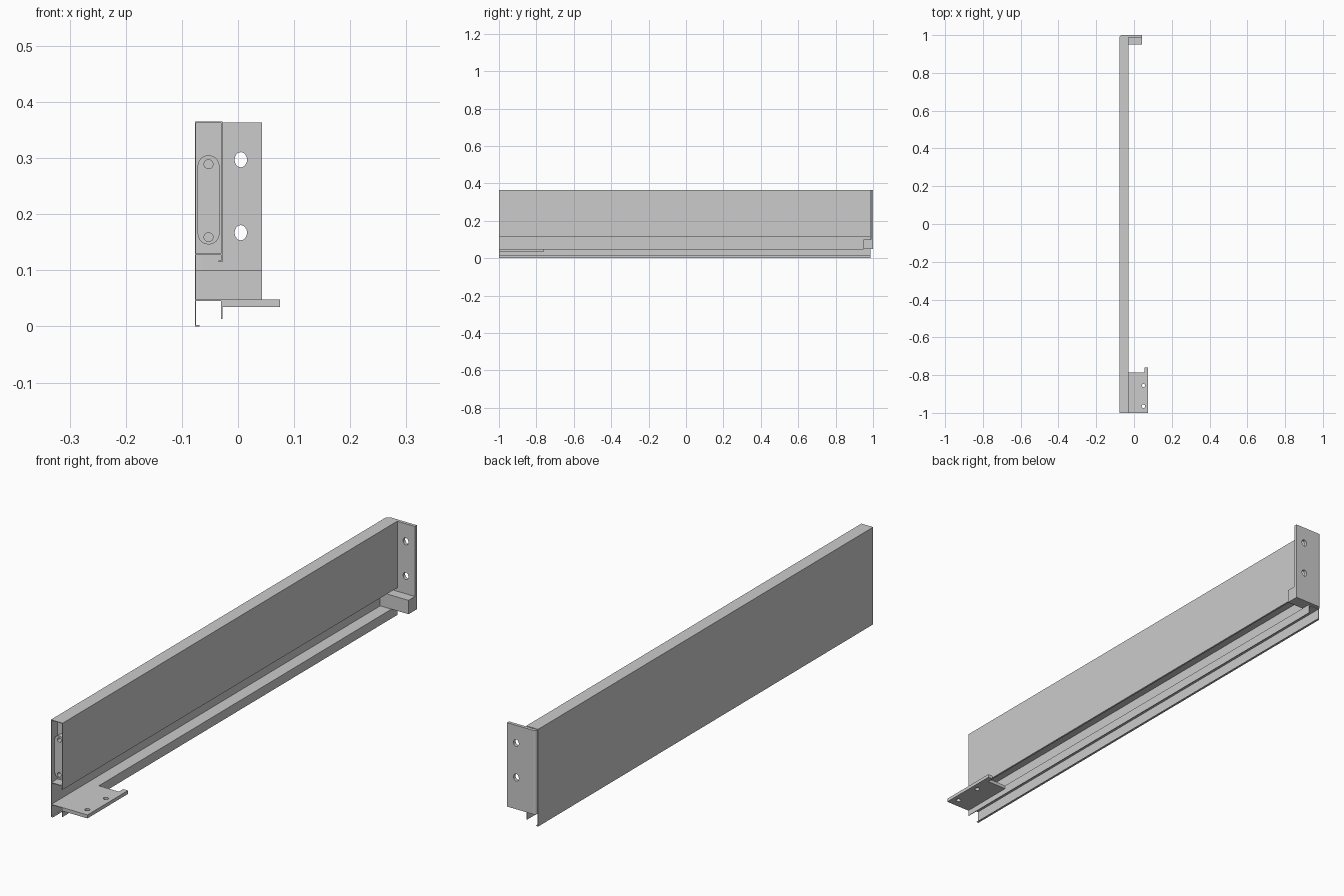
import bpy, math

if "Cube" in bpy.data.objects:
    bpy.data.objects.remove(bpy.data.objects["Cube"])


def extrude(name, loops, a, b, axis='y'):
    """Fill closed outlines (inner loops become holes) and extrude from a to b."""
    cu = bpy.data.curves.new(name, 'CURVE')
    cu.dimensions = '2D'
    cu.fill_mode = 'BOTH'
    cu.extrude = (b - a) / 2
    for pts in loops:
        sp = cu.splines.new('POLY')
        sp.points.add(len(pts) - 1)
        for p, (u, v) in zip(sp.points, pts):
            p.co = (u, v, 0, 1)
        sp.use_cyclic_u = True
    ob = bpy.data.objects.new(name, cu)
    bpy.context.collection.objects.link(ob)
    mid = (a + b) / 2
    if axis == 'y':                      # outline lies in the XZ plane
        ob.rotation_euler.x = math.pi / 2
        ob.location.y = mid
    else:                                # outline lies in the XY plane
        ob.location.z = mid
    bpy.ops.object.select_all(action='DESELECT')
    ob.select_set(True)
    bpy.context.view_layer.objects.active = ob
    bpy.ops.object.convert(target='MESH')
    bpy.ops.object.shade_smooth_by_angle(angle=math.radians(30))
    return bpy.context.object


def rect(x0, x1, y0, y1):
    return [(x0, y0), (x1, y0), (x1, y1), (x0, y1)]


def oval(cx, cy, rx, ry, n=24):
    return [(cx + rx * math.cos(2 * math.pi * i / n),
             cy + ry * math.sin(2 * math.pi * i / n)) for i in range(n)]


def stadium(cx, z0, z1, r, n=12):
    arc = [math.pi * i / n for i in range(n + 1)]
    return ([(cx + r * math.cos(t), z1 - r + r * math.sin(t)) for t in arc] +
            [(cx - r * math.cos(t), z0 + r - r * math.sin(t)) for t in arc])


def sheet(path, t):
    """Outline of folded sheet metal: path plus its mitred offset to the right."""
    normals = []
    for (x0, y0), (x1, y1) in zip(path, path[1:]):
        d = math.hypot(x1 - x0, y1 - y0)
        normals.append(((y1 - y0) / d, (x0 - x1) / d))
    inner = []
    for i, (x, y) in enumerate(path):
        ns = {normals[max(i - 1, 0)], normals[min(i, len(normals) - 1)]}
        inner.append((x + t * sum(n[0] for n in ns), y + t * sum(n[1] for n in ns)))
    return path + inner[::-1]


T = 0.0025
FRONT, REAR = -1.0, 0.987

# folded drawer side wall with hooked edges
extrude('side_wall', [sheet([(-0.069, 0), (-0.077, 0), (-0.077, 0.365), (-0.028, 0.365),
                             (-0.028, 0.115), (-0.035, 0.115)], T)], FRONT, REAR)
# floor of the hollow wall
extrude('wall_web', [rect(-0.0745, -0.0305, 0.127, 0.13)], FRONT, REAR)
# lower shelf with downward flange
extrude('runner_shelf', [sheet([(-0.0745, 0.048), (-0.028, 0.048), (-0.028, 0.013)], T)],
        FRONT, REAR)

# front fixing insert inside the hollow wall
extrude('insert_plate', [rect(-0.0745, -0.0305, 0.13, 0.3625)], -0.965, -0.955)
extrude('insert_boss', [stadium(-0.0525, 0.146, 0.305, 0.0195),
                        oval(-0.0525, 0.289, 0.008, 0.008),
                        oval(-0.0525, 0.159, 0.008, 0.008)], -0.985, -0.965)

# front floor plate with tab and screw holes
extrude('floor_plate', [[(-0.028, -1), (0.075, -1), (0.075, -0.76), (0.055, -0.76),
                         (0.055, -0.785), (-0.028, -0.785)],
                        oval(0.05, -0.855, 0.009, 0.009),
                        oval(0.05, -0.965, 0.009, 0.009)], 0.035, 0.048, 'z')

# rear bracket with two slotted holes, rounded outer corner and foot
extrude('rear_bracket', [rect(-0.064, 0.043, 0.048, 0.363),
                         oval(0.005, 0.297, 0.011, 0.0135),
                         oval(0.005, 0.167, 0.011, 0.0135)], 0.988, 1.0)
corner = [(-0.064, 0.987)] + [(-0.064 - 0.012 * math.sin(math.pi * i / 12),
                               0.988 + 0.012 * math.cos(math.pi * i / 12)) for i in range(7)]
extrude('bracket_corner', [corner], 0.048, 0.363, 'z')
extrude('bracket_foot', [rect(-0.0745, 0.043, 0.048, 0.1)], 0.95, 0.988)
